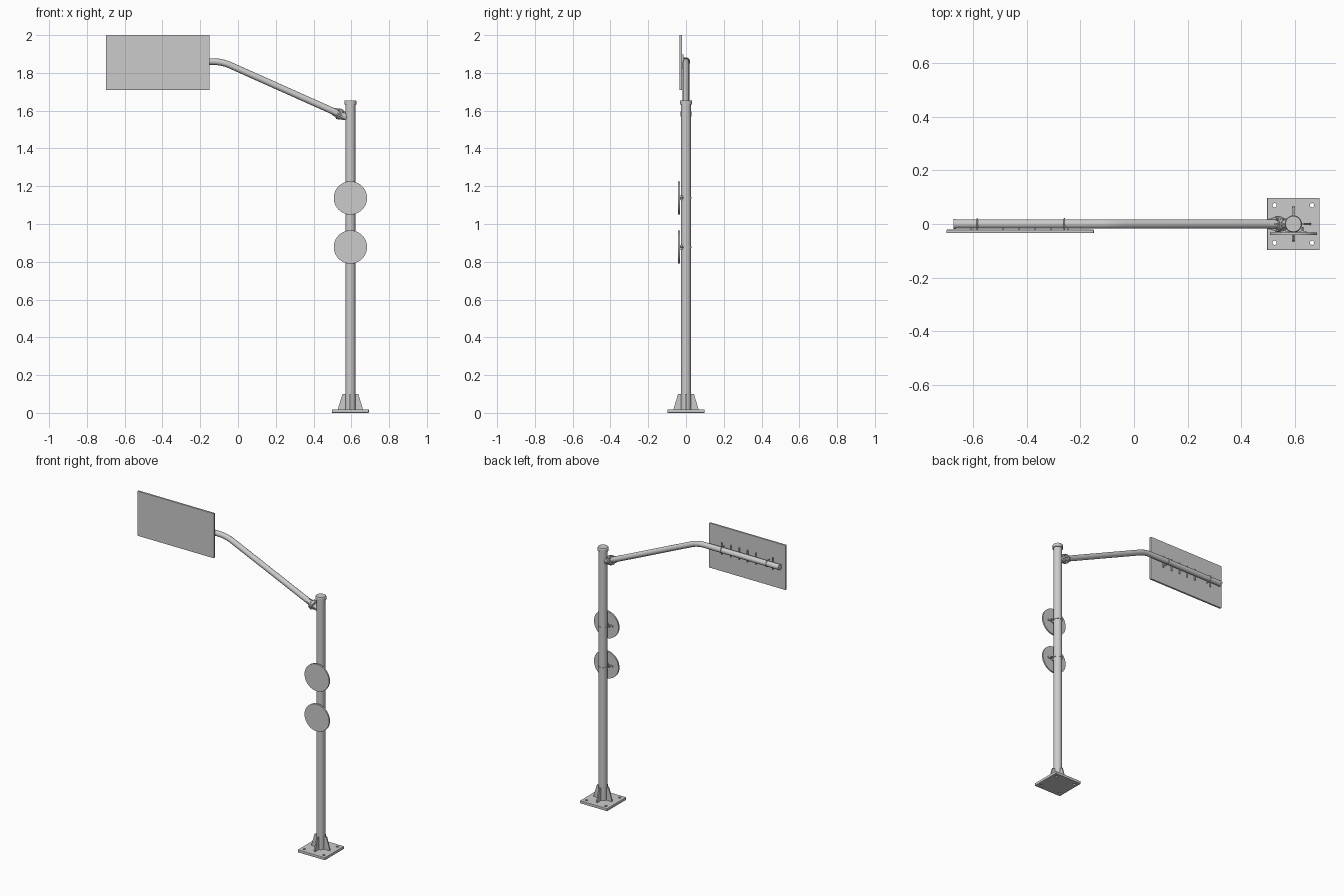
import bpy, bmesh, math
from mathutils import Vector

if "Cube" in bpy.data.objects:
    bpy.data.objects.remove(bpy.data.objects["Cube"])

PX = 0.595            # pole axis
ARM_Z, ARM_R = 1.86, 0.0175
PANEL_BACK = -0.021


def smooth(ob):
    bpy.ops.object.select_all(action='DESELECT')
    ob.select_set(True)
    bpy.context.view_layer.objects.active = ob
    bpy.ops.object.shade_smooth_by_angle(angle=math.radians(35))
    return ob


def from_bm(name, bm):
    bmesh.ops.recalc_face_normals(bm, faces=bm.faces)
    me = bpy.data.meshes.new(name)
    bm.to_mesh(me)
    bm.free()
    ob = bpy.data.objects.new(name, me)
    bpy.context.collection.objects.link(ob)
    return ob


def rod(name, a, b, r, seg=32, r2=None):
    a, b = Vector(a), Vector(b)
    bm = bmesh.new()
    bmesh.ops.create_cone(bm, cap_ends=True, segments=seg, radius1=r,
                          radius2=r if r2 is None else r2, depth=(b - a).length)
    ob = from_bm(name, bm)
    ob.rotation_mode = 'QUATERNION'
    ob.rotation_quaternion = (b - a).to_track_quat('Z', 'Y')
    ob.location = (a + b) / 2
    return smooth(ob)


def box(name, lo, hi, bevel=0):
    lo, hi = Vector(lo), Vector(hi)
    bm = bmesh.new()
    bmesh.ops.create_cube(bm, size=1)
    bmesh.ops.scale(bm, vec=hi - lo, verts=bm.verts)
    bmesh.ops.translate(bm, vec=(lo + hi) / 2, verts=bm.verts)
    if bevel:
        bmesh.ops.bevel(bm, geom=bm.edges[:], offset=bevel, segments=2, affect='EDGES', profile=0.5)
    return from_bm(name, bm)


def slab(name, pts, normal, t):
    """Flat polygon thickened symmetrically along its normal."""
    n = Vector(normal)
    bm = bmesh.new()
    f = bm.faces.new([bm.verts.new(Vector(p) - n * t / 2) for p in pts])
    ext = bmesh.ops.extrude_face_region(bm, geom=[f])
    bmesh.ops.translate(bm, vec=n * t, verts=[v for v in ext['geom'] if isinstance(v, bmesh.types.BMVert)])
    return from_bm(name, bm)


def pipe(name, pts, r):
    cu = bpy.data.curves.new(name, 'CURVE')
    cu.dimensions = '3D'
    cu.bevel_depth, cu.bevel_resolution, cu.use_fill_caps = r, 6, True
    sp = cu.splines.new('POLY')
    sp.points.add(len(pts) - 1)
    for p, q in zip(sp.points, pts):
        p.co = (*q, 1)
    ob = bpy.data.objects.new(name, cu)
    bpy.context.collection.objects.link(ob)
    bpy.ops.object.select_all(action='DESELECT')
    ob.select_set(True)
    bpy.context.view_layer.objects.active = ob
    bpy.ops.object.convert(target='MESH')
    return smooth(bpy.context.object)


# Base plate with four bolt holes
plate = box("base_plate", (PX - 0.098, -0.098, 0), (PX + 0.098, 0.098, 0.018), 0.003)
for sx in (-1, 1):
    for sy in (-1, 1):
        x, y = PX + sx * 0.07, sy * 0.07
        hole = rod("hole_cutter", (x, y, -0.02), (x, y, 0.04), 0.008, 20)
        hole.hide_render = True
        hole.hide_set(True)
        m = plate.modifiers.new("hole", 'BOOLEAN')
        m.operation, m.object = 'DIFFERENCE', hole

# Pole, cap and base gussets
rod("pole", (PX, 0, 0.015), (PX, 0, 1.64), 0.0265, 48)
rod("pole_cap", (PX, 0, 1.632), (PX, 0, 1.65), 0.032, 48)
rod("pole_cap_top", (PX, 0, 1.65), (PX, 0, 1.655), 0.032, 48, 0.029)
for i in range(4):
    d = Vector((math.cos(i * math.pi / 2), math.sin(i * math.pi / 2), 0))
    prof = [(0.024, 0.017), (0.066, 0.017), (0.062, 0.035), (0.042, 0.1), (0.024, 0.1)]
    slab("base_gusset", [Vector((PX, 0, z)) + d * r for r, z in prof], (-d.y, d.x, 0), 0.008)

# Bent arm: horizontal run, rounded bend, sloped run
bend = Vector((-0.085, 0, ARM_Z))
root = Vector((0.58, 0, 1.563))
slope = (root - bend).normalized()
p0, p2 = bend - Vector((0.05, 0, 0)), bend + slope * 0.05
arc = [p0 * (1 - t) ** 2 + bend * 2 * t * (1 - t) + p2 * t * t for t in [i / 10 for i in range(11)]]
pipe("arm", [Vector((-0.67, 0, ARM_Z))] + arc + [root], ARM_R)
rod("arm_end_cap", (-0.674, 0, ARM_Z), (-0.664, 0, ARM_Z), 0.0185)

# Bolted flange joint at the pole end of the arm
up = Vector((-slope.z, 0, slope.x))
side = Vector((0, 1, 0))
fc = root - slope * 0.046
for s in (-0.004, 0.004):
    rod("arm_flange", fc + slope * (s - 0.0035), fc + slope * (s + 0.0035), 0.03)
for i in range(4):
    a = i * math.pi / 2
    d = up * math.cos(a) + side * math.sin(a)
    n = up * -math.sin(a) + side * math.cos(a)
    for s in (-1, 1):
        slab("flange_rib", [fc + d * 0.015 + slope * s * 0.006, fc + d * 0.028 + slope * s * 0.006,
                            fc + d * 0.018 + slope * s * 0.04, fc + d * 0.015 + slope * s * 0.04], n, 0.004)
    e = (d + n).normalized() * 0.0235
    rod("flange_bolt", fc + e - slope * 0.015, fc + e + slope * 0.015, 0.004, 6)

# Rectangular sign panel
box("sign_panel", (-0.70, -0.034, 1.71), (-0.15, PANEL_BACK, 2.0), 0.002)


def clamp(name, c, axis, r, back):
    """U-shaped strap around a tube, with its ends fixed to the sign behind."""
    w = Vector(axis).cross(Vector((0, 1, 0)))
    c = Vector(c)
    pts = [c + w * r + Vector((0, back, 0))]
    pts += [c + w * r * math.cos(a) + Vector((0, r * math.sin(a), 0))
            for a in [i * math.pi / 16 for i in range(17)]]
    pts.append(c - w * r + Vector((0, back, 0)))
    pipe(name, pts, 0.0025)


# Panel clamps, vertical brackets and bolts
for x in (-0.585, -0.26):
    clamp("panel_clamp", (x, 0, ARM_Z), (1, 0, 0), 0.0195, PANEL_BACK)
for x in (-0.61, -0.49, -0.43, -0.37, -0.31, -0.245):
    box("panel_bracket", (x - 0.003, PANEL_BACK - 0.001, ARM_Z - 0.038),
        (x + 0.003, -0.013, ARM_Z + 0.038))

# Two round signs with straps and mounts
for z in (1.138, 0.878):
    rod("round_sign", (PX, -0.042, z), (PX, -0.032, z), 0.088, 64)
    box("round_sign_mount", (PX - 0.018, -0.034, z - 0.012), (PX + 0.018, -0.015, z + 0.012))
    box("round_sign_rail", (PX - 0.05, -0.033, z - 0.005), (PX + 0.05, -0.027, z + 0.005))
    rod("round_sign_strap", (PX, 0, z - 0.004), (PX, 0, z + 0.004), 0.0295, 48)
    for s in (-1, 1):
        rod("strap_bolt", (PX + s * 0.034, -0.032, z), (PX + s * 0.034, -0.012, z), 0.004, 8)
